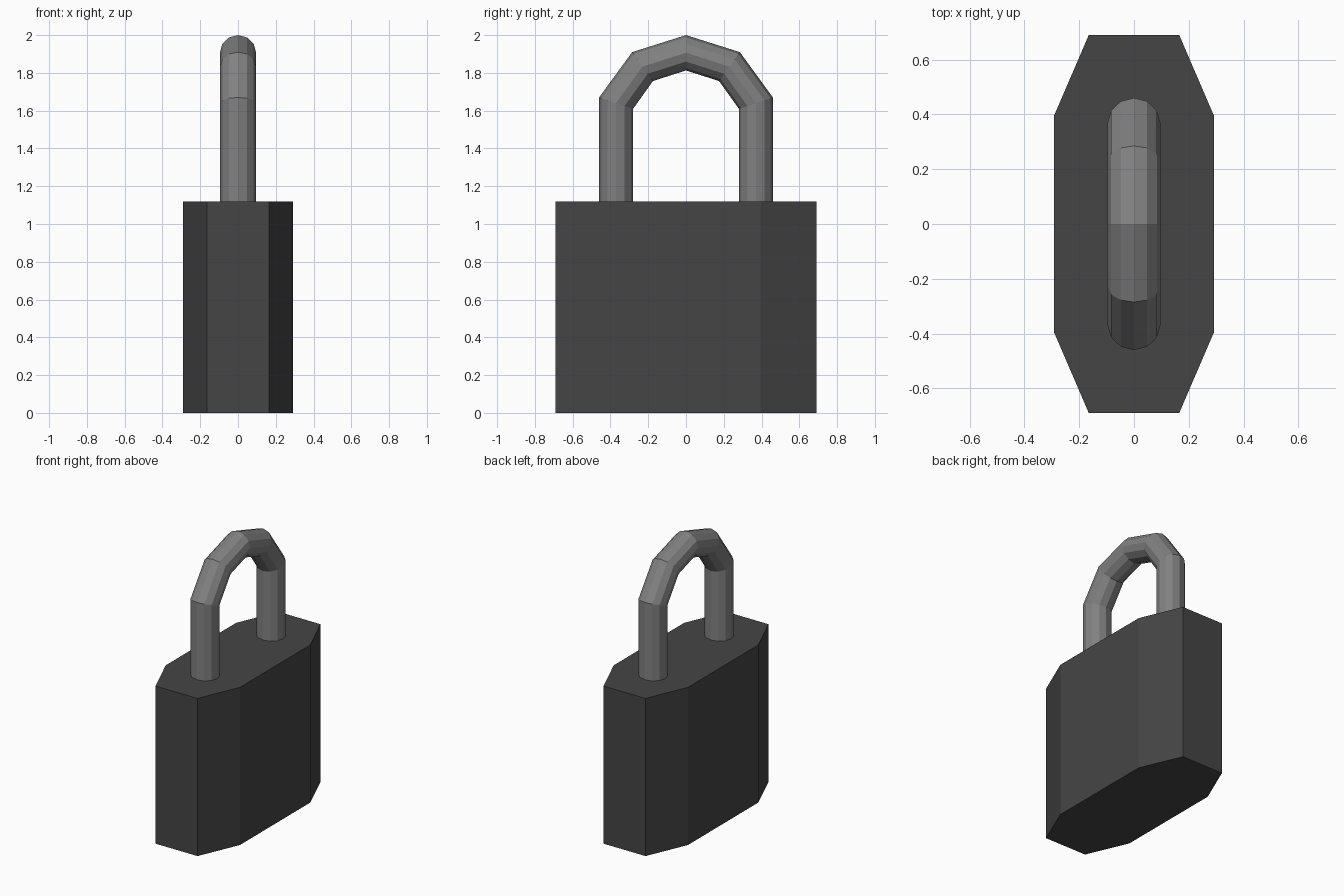
import bpy, bmesh
from math import sin, cos, pi

if "Cube" in bpy.data.objects:
    bpy.data.objects.remove(bpy.data.objects["Cube"])


def loft(name, rings, shade):
    """Join successive rings of points into a closed solid."""
    bm = bmesh.new()
    loops = [[bm.verts.new(p) for p in ring] for ring in rings]
    n = len(loops[0])
    for a, b in zip(loops, loops[1:]):
        for i in range(n):
            j = (i + 1) % n
            bm.faces.new((a[i], a[j], b[j], b[i]))
    bm.faces.new(loops[0])
    bm.faces.new(loops[-1])
    bmesh.ops.recalc_face_normals(bm, faces=bm.faces)
    mesh = bpy.data.meshes.new(name)
    bm.to_mesh(mesh)
    bm.free()
    mat = bpy.data.materials.new(name + "_metal")
    mat.diffuse_color = (shade, shade, shade, 1)
    mat.use_nodes = True
    mat.node_tree.nodes["Principled BSDF"].inputs["Base Color"].default_value = mat.diffuse_color
    mesh.materials.append(mat)
    obj = bpy.data.objects.new(name, mesh)
    bpy.context.collection.objects.link(obj)
    return obj


# Lock body: elongated octagon extruded upwards
outline = [(0.165, -0.69), (0.292, -0.395), (0.292, 0.395), (0.165, 0.69),
           (-0.165, 0.69), (-0.292, 0.395), (-0.292, -0.395), (-0.165, -0.69)]
loft("lock_body", [[(x, y, z) for x, y in outline] for z in (0, 1.12)], 0.06)

# Shackle: 12-sided tube, mitred rings from (outer y, z) and (inner y, z)
half = [((0.46, 1.10), (0.28, 1.10)),
        ((0.46, 1.67), (0.28, 1.61)),
        ((0.285, 1.91), (0.175, 1.757)),
        ((0, 2.0), (0, 1.813))]
mirrored = [((-o[0], o[1]), (-i[0], i[1])) for o, i in half[-2::-1]]
SIDES, RADIUS = 12, 0.096
rings = []
for (oy, oz), (iy, iz) in half + mirrored:
    ring = []
    for k in range(SIDES):
        a = 2 * pi * k / SIDES
        t = (1 + cos(a)) / 2
        ring.append((RADIUS * sin(a), iy + (oy - iy) * t, iz + (oz - iz) * t))
    rings.append(ring)
loft("shackle", rings, 0.22)
